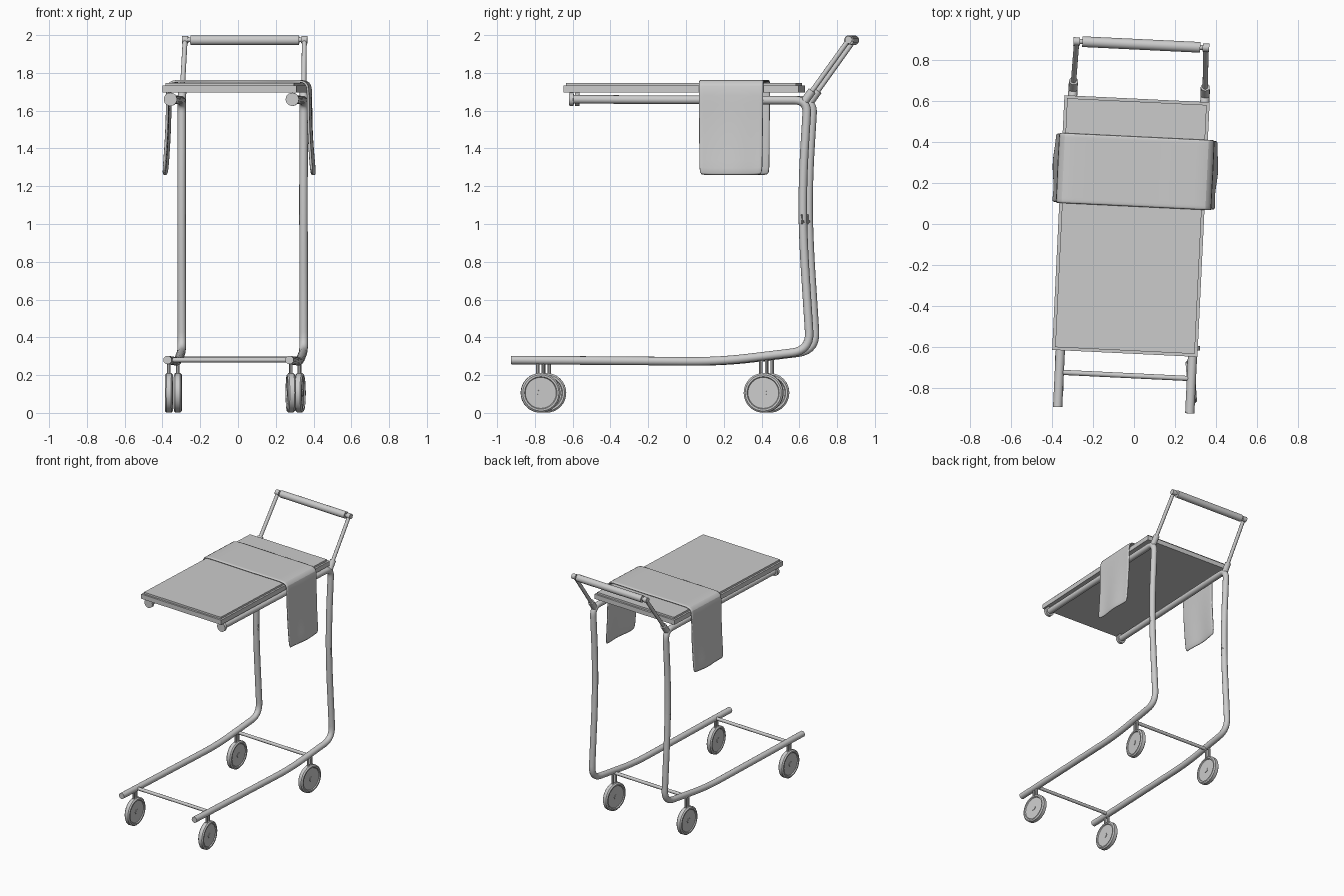
import bpy, bmesh, math
from mathutils import Vector, Matrix

cube = bpy.data.objects.get("Cube")
if cube:
    bpy.data.objects.remove(cube, do_unlink=True)

grey = bpy.data.materials.new("plain grey")
grey.use_nodes = True
grey.diffuse_color = (0.6, 0.6, 0.6, 1)
grey.node_tree.nodes["Principled BSDF"].inputs["Base Color"].default_value = (0.6, 0.6, 0.6, 1)

# The whole trolley stands slightly turned on its spot
PLACE = Matrix.Translation((-0.015, -0.01, 0)) @ Matrix.Rotation(math.radians(-2.76), 4, 'Z')
CX = 0.008      # middle of the tube frame
HALF = 0.323    # half the distance between the two side tubes
SIDES = (("right", -1), ("left", 1))


def finish(name, bm, smooth=True):
    bmesh.ops.recalc_face_normals(bm, faces=bm.faces)
    mesh = bpy.data.meshes.new(name)
    bm.to_mesh(mesh)
    bm.free()
    mesh.materials.append(grey)
    obj = bpy.data.objects.new(name, mesh)
    bpy.context.collection.objects.link(obj)
    obj.matrix_world = PLACE
    if smooth:
        bpy.ops.object.select_all(action='DESELECT')
        obj.select_set(True)
        bpy.context.view_layer.objects.active = obj
        bpy.ops.object.shade_smooth_by_angle(angle=math.radians(35))
    return obj


def sweep(bm, path, radius, sides=16):
    """Round tube through a list of points, capped at both ends."""
    path = [Vector(p) for p in path]
    rings = []
    for i, p in enumerate(path):
        along = (path[min(i + 1, len(path) - 1)] - path[max(i - 1, 0)]).normalized()
        ref = Vector((1, 0, 0)) if abs(along.x) < 0.9 else Vector((0, 0, 1))
        u = along.cross(ref).normalized()
        v = along.cross(u)
        rings.append([bm.verts.new(p + radius * (u * math.cos(a) + v * math.sin(a)))
                      for a in (math.tau * k / sides for k in range(sides))])
    for a, b in zip(rings, rings[1:]):
        for k in range(sides):
            n = (k + 1) % sides
            bm.faces.new((a[k], a[n], b[n], b[k]))
    bm.faces.new(rings[0])
    bm.faces.new(rings[-1])


def tube(name, path, radius, sides=16):
    bm = bmesh.new()
    sweep(bm, path, radius, sides)
    return finish(name, bm)


def rounded(corners, steps=7):
    """Replace each inner corner (y, z, cut) by a short curve."""
    pts = [Vector(c[:2]) for c in corners]
    out = [pts[0]]
    for i in range(1, len(pts) - 1):
        p, cut = pts[i], corners[i][2]
        a = p + (pts[i - 1] - p).normalized() * cut
        b = p + (pts[i + 1] - p).normalized() * cut
        for s in range(steps + 1):
            t = s / steps
            out.append(a * (1 - t) ** 2 + p * 2 * t * (1 - t) + b * t * t)
    return out + [pts[-1]]


# Bent side tubes with end caps, handle arms and sockets
profile = rounded([(-0.58, 1.66, 0), (0.67, 1.655, 0.07), (0.642, 1.2, 0.2),
                   (0.648, 0.9, 0.15), (0.685, 0.33, 0.1), (0.2, 0.272, 0.15),
                   (-0.9, 0.28, 0)])
for side, s in SIDES:
    x = CX + s * HALF
    tube(side + "_frame_tube", [(x, p.x, p.y) for p in profile], 0.0225)
    tube(side + "_tube_cap", [(x, -0.592, 1.66), (x, -0.57, 1.66)], 0.035, 24)
    foot, top = Vector((x, 0.655, 1.65)), Vector((CX + s * 0.316, 0.888, 1.975))
    tube(side + "_handle_arm", [foot, top], 0.013, 12)
    tube(side + "_handle_socket", [foot, foot.lerp(top, 0.17)], 0.022)
    tube(side + "_handle_joint", [top - Vector((0.016, 0, 0)), top + Vector((0.016, 0, 0))], 0.02)

# Handle
tube("handle_bar", [(CX - 0.316, 0.888, 1.975), (CX + 0.316, 0.888, 1.975)], 0.012)
tube("handle_grip", [(CX - 0.288, 0.888, 1.973), (CX + 0.288, 0.888, 1.973)], 0.026, 20)

# Tabletop with chamfered upper edge
bm = bmesh.new()
bmesh.ops.create_cube(bm, size=1, matrix=Matrix.Translation((0, 0, 1.721))
                      @ Matrix.Diagonal((0.71, 1.245, 0.05, 1)))
rim = [e for e in bm.edges if all(v.co.z > 1.72 for v in e.verts)]
bmesh.ops.bevel(bm, geom=rim, offset=0.014, segments=2, affect='EDGES')
finish("tabletop", bm, smooth=False)

# Crossbars between the lower tubes
for name, y, z in (("front_crossbar", -0.73, 0.28), ("rear_crossbar", 0.43, 0.285)):
    tube(name, [(CX - HALF, y, z), (CX + HALF, y, z)], 0.0125, 12)


def wheel(name, x, y, yaw):
    """Tyre with a recessed disc and hub on both sides, on a forked stem."""
    turn = Matrix.Translation((x, y, 0.106)) @ Matrix.Rotation(math.radians(yaw), 4, 'Z')
    bm = bmesh.new()
    outline = [(0.0, 0.014), (0.082, 0.014), (0.086, 0.021), (0.096, 0.021), (0.105, 0.013)]
    outline += [(r, -w) for r, w in reversed(outline)]
    verts = [bm.verts.new((w, 0, r)) for r, w in outline]
    edges = [bm.edges.new(pair) for pair in zip(verts, verts[1:])]
    bmesh.ops.spin(bm, geom=verts + edges, cent=(0, 0, 0), axis=(1, 0, 0),
                   angle=math.tau, steps=32)
    bmesh.ops.remove_doubles(bm, verts=bm.verts, dist=0.0005)
    sweep(bm, [(-0.018, 0, 0), (0.018, 0, 0)], 0.018, 12)
    bm.transform(turn)
    finish(name + "_wheel", bm)
    bm = bmesh.new()
    for dy in (-0.015, 0.015):
        sweep(bm, [(0, dy, 0.09), (0, dy, 0.175)], 0.009, 8)
    bm.transform(turn)
    finish(name + "_wheel_stem", bm)


for side, s in SIDES:
    wheel("front_" + side, CX + s * HALF, -0.745, 2 if s < 0 else 7)
    wheel("rear_" + side, CX + s * HALF - 0.01, 0.437, 2 if s < 0 else -4)

# Cloth laid across the tabletop and hanging down both sides
drape = [(0.396, 1.255), (0.389, 1.33), (0.38, 1.45), (0.374, 1.58), (0.374, 1.69),
         (0.37, 1.735), (0.352, 1.754), (0.31, 1.757), (0.16, 1.756)]
section = ([(-x, z) for x, z in drape] + [(0, 1.755)] + drape[::-1])
rows = 16
bm = bmesh.new()
grid = []
for i in range(rows + 1):
    t = 2 * i / rows - 1
    line = []
    for x, z in section:
        hang = max(0, (1.72 - z) / 0.47)
        wave = 0.005 * hang * math.sin(4 * t + 1) * (1 if x > 0 else -1)
        half = 0.172 - 0.005 * hang
        line.append(bm.verts.new((CX + x + wave, 0.267 + half * t, z + 0.006 * hang * t ** 6)))
    grid.append(line)
for a, b in zip(grid, grid[1:]):
    for k in range(len(section) - 1):
        bm.faces.new((a[k], a[k + 1], b[k + 1], b[k]))
cloth = finish("draped_cloth", bm)
solid = cloth.modifiers.new("thickness", 'SOLIDIFY')
solid.thickness = 0.014
solid.offset = 0
soft = cloth.modifiers.new("soft", 'SUBSURF')
soft.levels = soft.render_levels = 1
